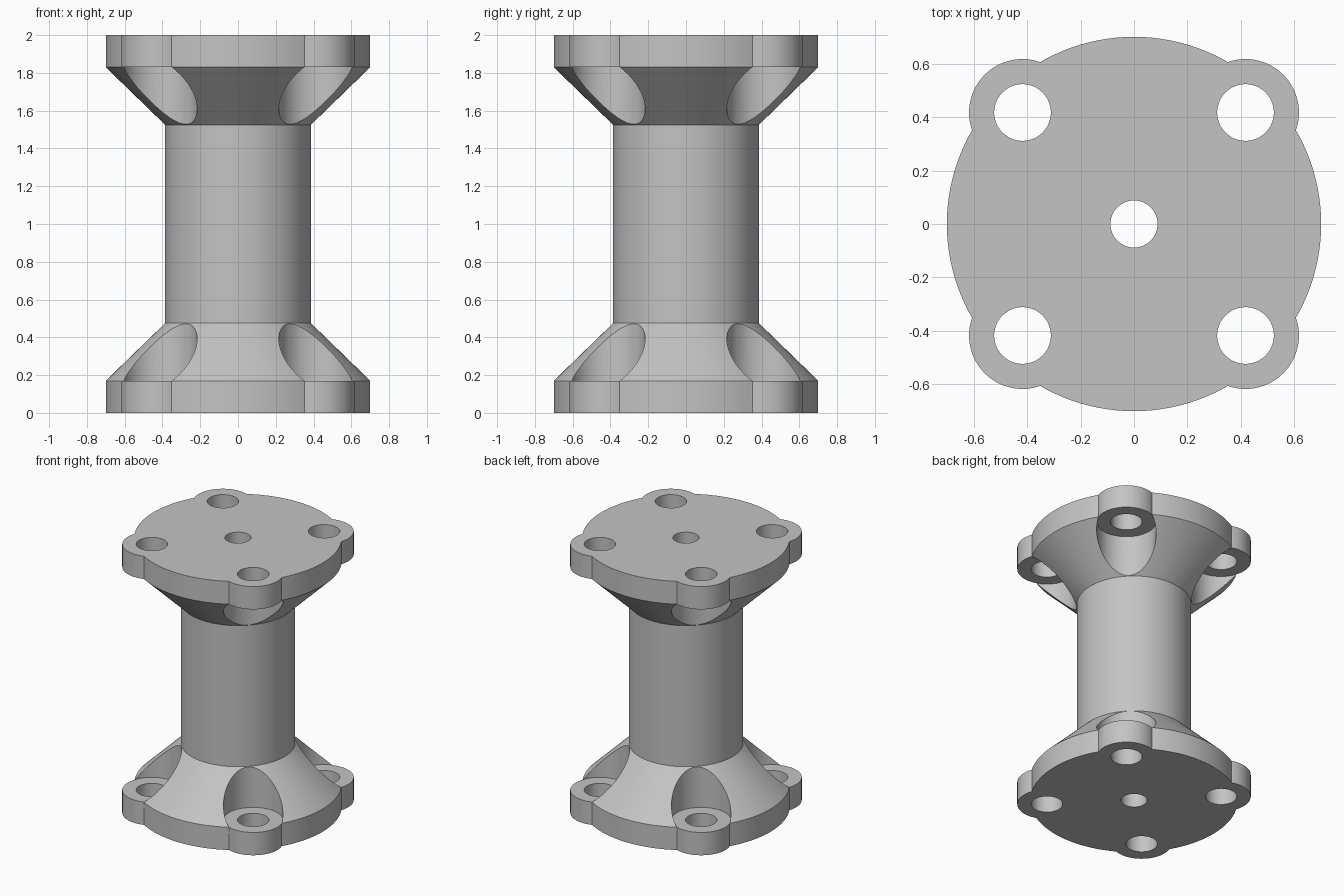
import bpy, bmesh, math

if "Cube" in bpy.data.objects:
    bpy.data.objects.remove(bpy.data.objects["Cube"])

SEG = 128
BOLT = 0.417          # bolt hole centre offset in x and y
LOBE_R, HOLE_R, BORE_R = 0.2, 0.106, 0.088
RIM_R, TUBE_R = 0.7, 0.386
FLANGE, NECK = 0.17, 0.475

grey = bpy.data.materials.new("plain grey")
grey.diffuse_color = (0.55, 0.55, 0.55, 1)
grey.use_nodes = True
grey.node_tree.nodes["Principled BSDF"].inputs["Base Color"].default_value = grey.diffuse_color


def make_object(name, bm):
    bmesh.ops.recalc_face_normals(bm, faces=bm.faces)
    mesh = bpy.data.meshes.new(name)
    bm.to_mesh(mesh)
    bm.free()
    mesh.materials.append(grey)
    obj = bpy.data.objects.new(name, mesh)
    bpy.context.collection.objects.link(obj)
    return obj


def lathe(name, profile):
    """Revolve a closed (radius, z) profile about the z axis."""
    bm = bmesh.new()
    rings = []
    for r, z in profile:
        rings.append([bm.verts.new((r * math.cos(math.tau * i / SEG),
                                    r * math.sin(math.tau * i / SEG), z)) for i in range(SEG)])
    for a, b in zip(rings, rings[1:] + rings[:1]):
        for i in range(SEG):
            j = (i + 1) % SEG
            bm.faces.new((a[i], a[j], b[j], b[i]))
    return make_object(name, bm)


def bolt_cylinders(name, radius, z0, z1):
    """Four upright cylinders on the bolt pattern."""
    bm = bmesh.new()
    for sx in (-1, 1):
        for sy in (-1, 1):
            made = bmesh.ops.create_cone(bm, cap_ends=True, segments=64, radius1=radius,
                                         radius2=radius, depth=z1 - z0)
            bmesh.ops.translate(bm, verts=made["verts"],
                                vec=(sx * BOLT, sy * BOLT, (z0 + z1) / 2))
    return make_object(name, bm)


def boolean(target, tool, operation):
    mod = target.modifiers.new(operation.lower(), 'BOOLEAN')
    mod.operation, mod.solver, mod.object = operation, 'EXACT', tool
    graph = bpy.context.evaluated_depsgraph_get()
    mesh = bpy.data.meshes.new_from_object(target.evaluated_get(graph))
    target.modifiers.clear()
    target.data = mesh
    bpy.data.objects.remove(tool)


# Flanged spool: rims, cones, tube and central bore
half = [(BORE_R, 0), (RIM_R, 0), (RIM_R, FLANGE), (TUBE_R, NECK)]
spool = lathe("flanged_spool", half + [(r, 2 - z) for r, z in reversed(half)])

# Bolt lobes, then the scallops that clear them between the flanges
boolean(spool, bolt_cylinders("lobes", LOBE_R, 0, 2), 'UNION')
boolean(spool, bolt_cylinders("scallop_cutter", LOBE_R + 0.0006, FLANGE, 2 - FLANGE), 'DIFFERENCE')

# Bolt holes
boolean(spool, bolt_cylinders("hole_cutter", HOLE_R, -0.1, 2.1), 'DIFFERENCE')

# Smooth round walls, sharp edges
bpy.context.view_layer.objects.active = spool
spool.select_set(True)
bpy.ops.object.shade_smooth_by_angle(angle=math.radians(25))
